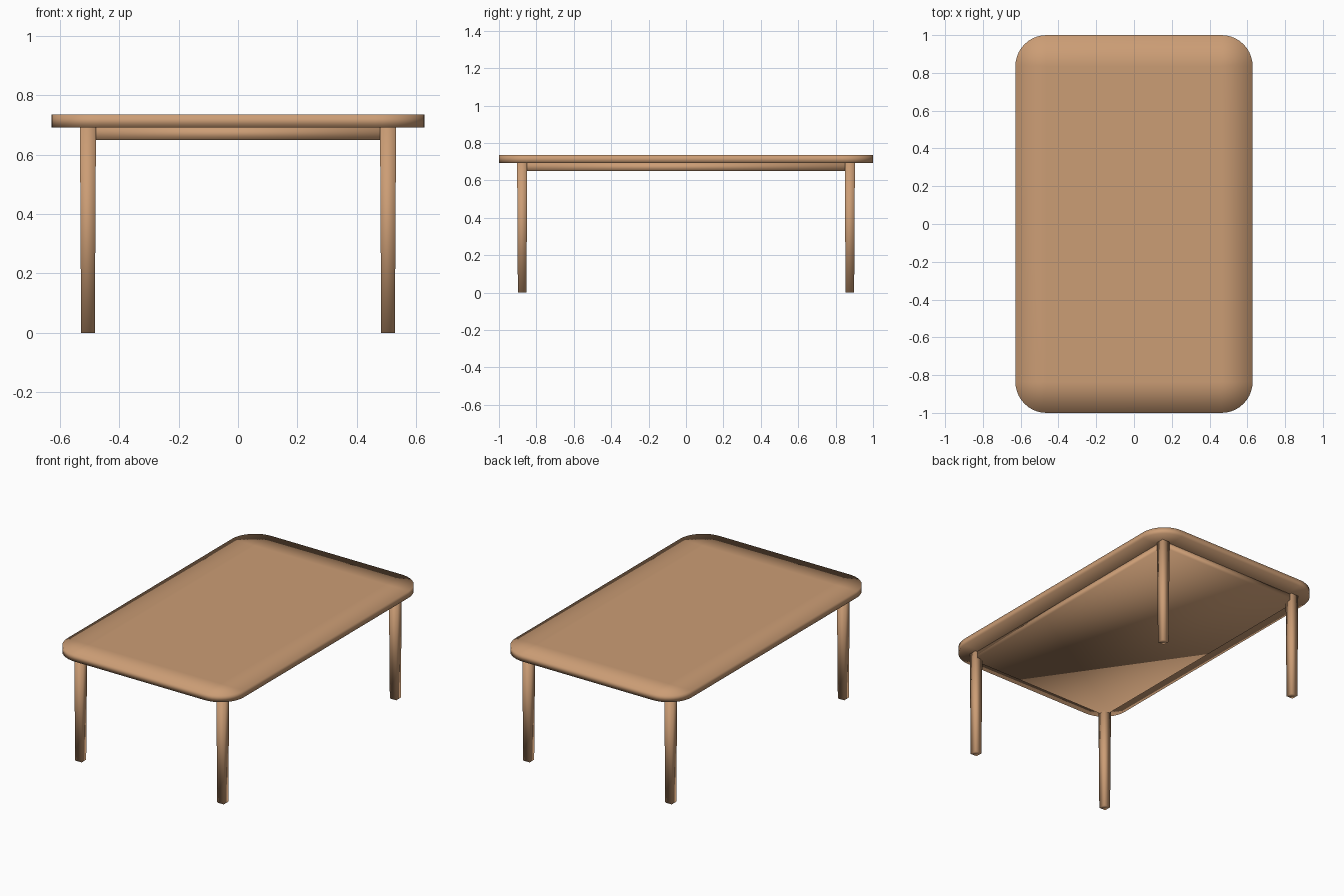
import bpy, bmesh, math

if "Cube" in bpy.data.objects:
    bpy.data.objects.remove(bpy.data.objects["Cube"])

wood = bpy.data.materials.new("warm wood")
wood.diffuse_color = (0.60, 0.337, 0.178, 1)
wood.use_nodes = True
wood.node_tree.nodes["Principled BSDF"].inputs["Base Color"].default_value = wood.diffuse_color


def finish(name, bm):
    bmesh.ops.recalc_face_normals(bm, faces=bm.faces)
    me = bpy.data.meshes.new(name)
    bm.to_mesh(me)
    bm.free()
    me.materials.append(wood)
    for p in me.polygons:
        p.use_smooth = True
    ob = bpy.data.objects.new(name, me)
    bpy.context.collection.objects.link(ob)
    return ob


def tapered_box(name, x, y, z0, z1, bottom, top):
    """Box with separate half sizes at the bottom and the top."""
    bm = bmesh.new()
    bmesh.ops.create_cube(bm, size=2)
    for v in bm.verts:
        hx, hy = top if v.co.z > 0 else bottom
        v.co = (x + v.co.x * hx, y + v.co.y * hy, z1 if v.co.z > 0 else z0)
    return finish(name, bm)


# table top: rounded slab, with flat inner field and softly shaded border
HX, HY, R, Z0, Z1, N = 0.628, 1.0, 0.165, 0.692, 0.735, 10
bm = bmesh.new()
lower, upper, inner = [], [], []
for k, (sx, sy) in enumerate([(1, 1), (-1, 1), (-1, -1), (1, -1)]):
    cx, cy = sx * (HX - R), sy * (HY - R)
    inner.append((bm.verts.new((cx, cy, Z1)), bm.verts.new((cx, cy, Z0))))
    for i in range(N + 1):
        a = math.pi / 2 * (k + i / N)
        px, py = cx + R * math.cos(a), cy + R * math.sin(a)
        lower.append(bm.verts.new((px, py, Z0)))
        upper.append(bm.verts.new((px, py, Z1)))
count = len(upper)
for i in range(count):
    j = (i + 1) % count
    k, m = i // (N + 1), j // (N + 1)
    bm.faces.new((lower[i], lower[j], upper[j], upper[i]))
    for side, ring in enumerate((upper, lower)):
        hub = [inner[k][side]] if k == m else [inner[m][side], inner[k][side]]
        bm.faces.new([ring[i], ring[j]] + hub)
for side in (0, 1):
    bm.faces.new([c[side] for c in inner])
finish("table_top", bm)

# four square legs, slightly tapered
LX, LY = 0.505, 0.876
for sx, side in ((-1, "left"), (1, "right")):
    for sy, end in ((-1, "front"), (1, "back")):
        tapered_box(f"{end}_{side}_leg", sx * LX, sy * LY, 0, Z0,
                    (0.023, 0.023), (0.027, 0.027))

# solid apron block under the top
h = (0.518, 0.89)
tapered_box("apron", 0, 0, 0.65, Z0, h, h)
